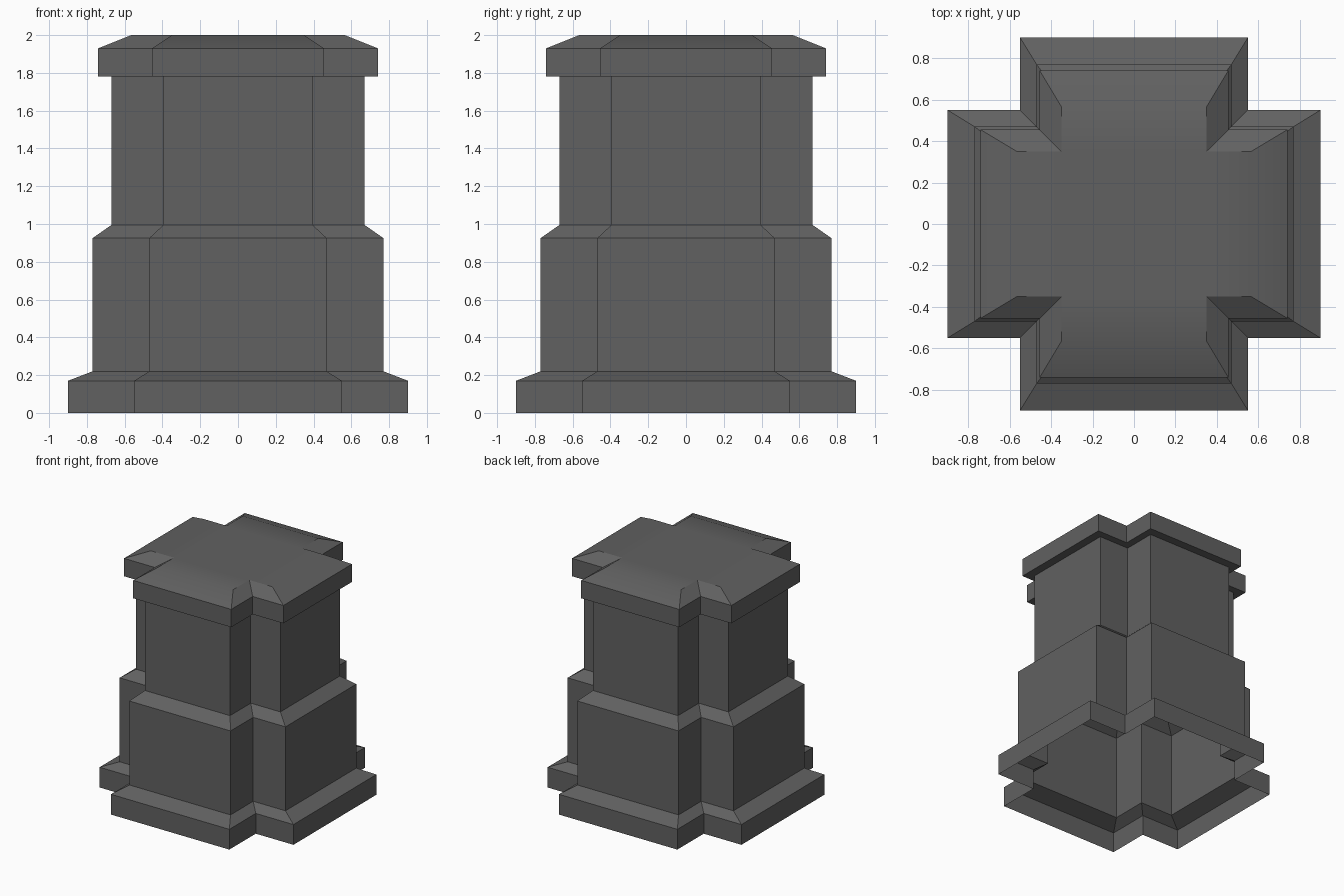
import bpy
import bmesh

default = bpy.data.objects.get("Cube")
if default:
    bpy.data.objects.remove(default, do_unlink=True)

# One dark grey stone colour
GREY = (0.12, 0.12, 0.12, 1.0)
stone = bpy.data.materials.new("dark grey stone")
stone.diffuse_color = GREY
stone.use_nodes = True
stone.node_tree.nodes["Principled BSDF"].inputs["Base Color"].default_value = GREY


def cross_plan(reach, half):
    """Counter-clockwise outline of a plus shape: arm reach and arm half width."""
    points = []
    x_axis, y_axis = (1, 0), (0, 1)
    for _ in range(4):
        for u, v in ((reach, half), (half, half), (half, reach)):
            points.append((u * x_axis[0] + v * y_axis[0],
                           u * x_axis[1] + v * y_axis[1]))
        x_axis, y_axis = y_axis, (-x_axis[0], -x_axis[1])
    return points


def loft(name, levels, closed_top=False):
    """Skin a stack of plus-shaped outlines given as (z, reach, half width)."""
    bm = bmesh.new()
    rings = [[bm.verts.new((x, y, z)) for x, y in cross_plan(reach, half)]
             for z, reach, half in levels]
    for low, high in zip(rings, rings[1:]):
        for i in range(len(low)):
            j = (i + 1) % len(low)
            bm.faces.new((low[i], low[j], high[j], high[i]))
    if closed_top:
        bm.faces.new(rings[-1])
    mesh = bpy.data.meshes.new(name)
    bm.to_mesh(mesh)
    bm.free()
    mesh.materials.append(stone)
    obj = bpy.data.objects.new(name, mesh)
    bpy.context.collection.objects.link(obj)
    return obj


# Outlines shared between neighbouring parts
body_foot = (0.22, 0.77, 0.47)
shaft_foot = (0.995, 0.67, 0.395)
shaft_head = (1.78, 0.67, 0.395)

parts = [
    # Open-bottomed plinth with a sloped ledge
    loft("plinth", [(0, 0.9, 0.55), (0.17, 0.9, 0.55), body_foot]),
    # Wide lower body with a sloped shoulder
    loft("lower_body", [body_foot, (0.925, 0.77, 0.47), shaft_foot]),
    # Narrower upper shaft
    loft("upper_shaft", [shaft_foot, shaft_head]),
    # Overhanging cap with a shallow chamfer
    loft("cap", [shaft_head, (1.78, 0.74, 0.455), (1.93, 0.74, 0.455),
                 (2.0, 0.565, 0.35)], closed_top=True),
]

# Soften only the shallow cap chamfer
bpy.ops.object.select_all(action="DESELECT")
for part in parts:
    part.select_set(True)
bpy.context.view_layer.objects.active = parts[0]
bpy.ops.object.shade_smooth_by_angle()
